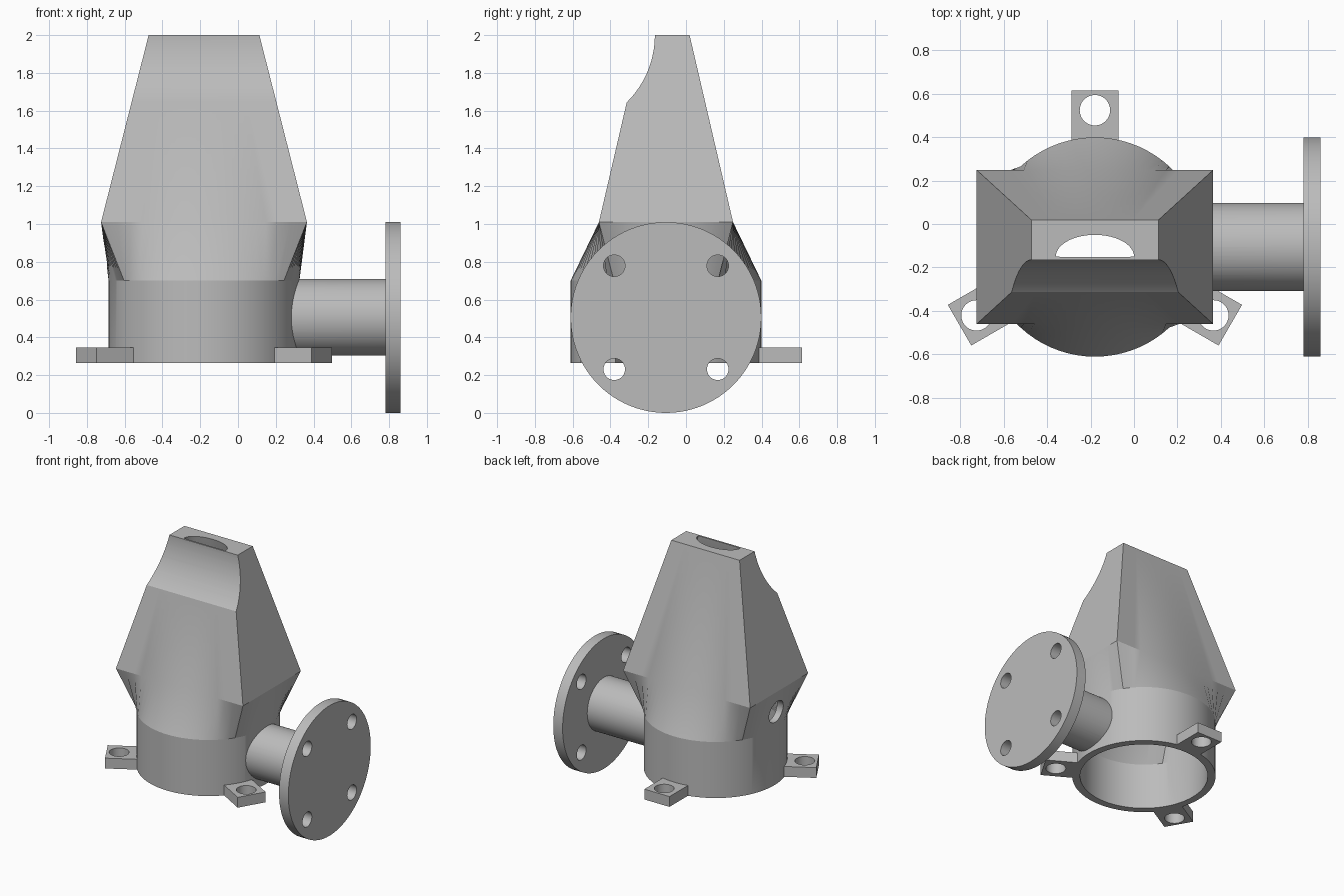
import bpy, bmesh, math
from mathutils import Matrix, Vector

if "Cube" in bpy.data.objects:
    bpy.data.objects.remove(bpy.data.objects["Cube"])

CX, CY = -0.18, -0.106          # vertical axis of the housing
SEG = 24                        # strips per side of the lofted shapes

metal = bpy.data.materials.new("grey metal")
metal.diffuse_color = (0.5, 0.5, 0.5, 1)
metal.use_nodes = True
metal.node_tree.nodes["Principled BSDF"].inputs["Base Color"].default_value = metal.diffuse_color


def add_object(name, bm):
    bmesh.ops.recalc_face_normals(bm, faces=bm.faces)
    mesh = bpy.data.meshes.new(name)
    bm.to_mesh(mesh)
    bm.free()
    mesh.materials.append(metal)
    ob = bpy.data.objects.new(name, mesh)
    bpy.context.collection.objects.link(ob)
    return ob


def loft(name, rings):
    bm = bmesh.new()
    loops = [[bm.verts.new(p) for p in ring] for ring in rings]
    n = len(loops[0])
    for a, b in zip(loops, loops[1:]):
        for i in range(n):
            j = (i + 1) % n
            bm.faces.new((a[i], a[j], b[j], b[i]))
    bm.faces.new(loops[0])
    bm.faces.new(loops[-1])
    return add_object(name, bm)


def cylinder(name, r, start, end, seg=64):
    start, end = Vector(start), Vector(end)
    axis = end - start
    bm = bmesh.new()
    m = Matrix.Translation((start + end) / 2) @ axis.to_track_quat('Z', 'Y').to_matrix().to_4x4()
    bmesh.ops.create_cone(bm, cap_ends=True, segments=seg, radius1=r, radius2=r,
                          depth=axis.length, matrix=m)
    return add_object(name, bm)


def cut(ob, cutter, keep=False):
    cutter.hide_render = True
    bpy.context.view_layer.objects.active = ob
    mod = ob.modifiers.new("cut", 'BOOLEAN')
    mod.operation, mod.solver, mod.object = 'DIFFERENCE', 'EXACT', cutter
    bpy.ops.object.modifier_apply(modifier=mod.name)
    if not keep:
        bpy.data.objects.remove(cutter)


def smooth(ob, angle=20):
    bpy.ops.object.select_all(action='DESELECT')
    ob.select_set(True)
    bpy.context.view_layer.objects.active = ob
    bpy.ops.object.shade_smooth_by_angle(angle=math.radians(angle))


# Angles shared by every ring, with exact corners of the rectangle
corner = math.atan2(0.355, 0.545)
stops = [-corner, corner, math.pi - corner, math.pi + corner, 2 * math.pi - corner]
angles = [a + (b - a) * i / SEG for a, b in zip(stops, stops[1:]) for i in range(SEG)]


def circle(r, z):
    return [(CX + r * math.cos(a), CY + r * math.sin(a), z) for a in angles]


def rect(hx, hy, z):
    pts = []
    for a in angles:
        u, v = math.cos(a) / 0.545, math.sin(a) / 0.355
        k = max(abs(u), abs(v))
        pts.append((CX + hx * u / k, CY + hy * v / k, z))
    return pts


def arch(hx, front, depth, z):
    return [(CX + hx * math.cos(a), front + depth * max(0.02 * math.sin(a), math.sin(a)), z)
            for a in angles]


# Housing: round base, round-to-square transition, tapered hood
housing = loft("housing", [circle(0.505, 0.265), circle(0.505, 0.70),
                           rect(0.545, 0.355, 1.01), rect(0.293, 0.125, 2.0)])
# Concave scoop on the upper front
cut(housing, cylinder("scoop_cutter", 0.5, (-1, -0.665, 2.0), (1, -0.665, 2.0), 128))
# Hollow interior opening at the top
cavity = loft("cavity_cutter", [circle(0.45, 0.2), circle(0.45, 0.62), rect(0.485, 0.295, 1.01),
                                rect(0.33, 0.16, 1.6), arch(0.25, -0.178, 0.17, 1.8),
                                arch(0.18, -0.15, 0.10, 2.0), arch(0.18, -0.15, 0.10, 2.1)])
cut(housing, cavity, keep=True)
# Small port on the left
cut(housing, cylinder("port_cutter", 0.085, (-0.9, CY, 0.84), (-0.45, CY, 0.84)))
smooth(housing)

# Side pipe
pipe = cylinder("side_pipe", 0.203, (0.15, CY, 0.506), (0.80, CY, 0.506))
cut(pipe, cavity)
smooth(pipe)

# Flange with four bolt holes
flange = cylinder("flange", 0.505, (0.78, CY, 0.505), (0.86, CY, 0.505), 96)
for sy in (-1, 1):
    for sz in (-1, 1):
        y, z = CY + sy * 0.274, 0.505 + sz * 0.274
        cut(flange, cylinder("bolt_cutter", 0.057, (0.7, y, z), (0.95, y, z), 40))
smooth(flange)

# Three mounting lugs around the base
for i in range(3):
    a = math.radians(90 + 120 * i)
    d = Vector((math.cos(a), math.sin(a), 0))
    c = Vector((CX, CY, 0.305))
    bm = bmesh.new()
    m = (Matrix.Translation(c + d * 0.595) @ Matrix.Rotation(a, 4, 'Z')
         @ Matrix.Diagonal((0.25, 0.216, 0.08, 1)))
    bmesh.ops.create_cube(bm, size=1, matrix=m)
    lug = add_object(f"mounting_lug_{i + 1}", bm)
    h = c + d * 0.63
    cut(lug, cylinder("lug_cutter", 0.07, h - Vector((0, 0, 0.2)), h + Vector((0, 0, 0.2)), 48))
    smooth(lug)
